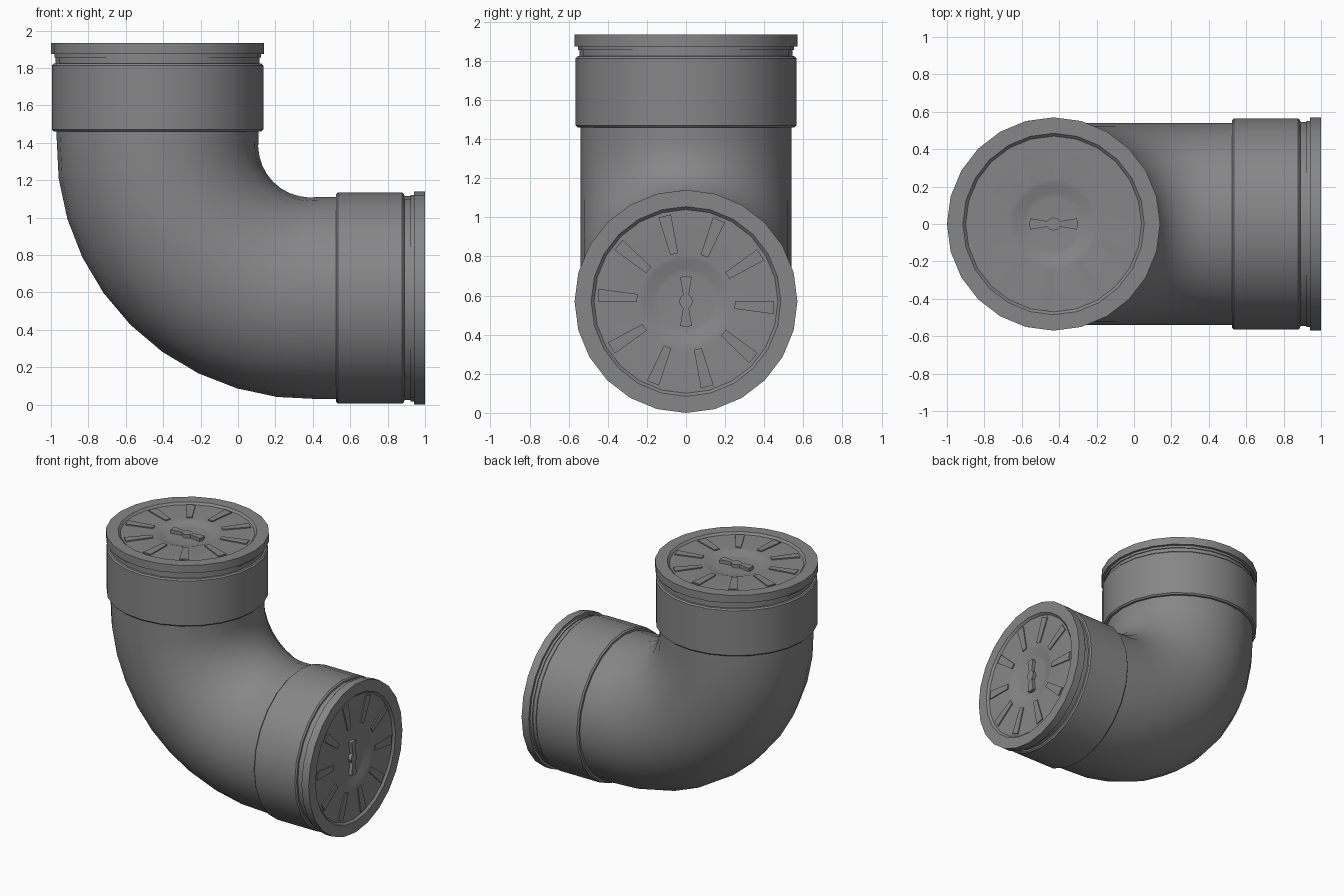
import bpy
import bmesh
from math import sin, cos, pi, radians
from mathutils import Matrix, Vector

cube = bpy.data.objects.get("Cube")
if cube:
    bpy.data.objects.remove(cube)

SIDES = 24
AXIS_X, AXIS_Z = -0.43, 0.57      # centre lines of the upright and level arms
TOP, END = 1.935, 1.0             # outer faces of the two caps
BEND, TUBE = 0.86, 0.54           # bend radius and pipe radius

grey = bpy.data.materials.new("grey plastic")
grey.use_nodes = True
grey.diffuse_color = (0.24, 0.24, 0.24, 1)
grey.node_tree.nodes["Principled BSDF"].inputs["Base Color"].default_value = (0.24, 0.24, 0.24, 1)


def finish(name, bm, matrix=Matrix()):
    bmesh.ops.recalc_face_normals(bm, faces=bm.faces)
    mesh = bpy.data.meshes.new(name)
    bm.to_mesh(mesh)
    bm.free()
    mesh.materials.append(grey)
    obj = bpy.data.objects.new(name, mesh)
    bpy.context.collection.objects.link(obj)
    obj.matrix_world = matrix
    bpy.ops.object.select_all(action="DESELECT")
    obj.select_set(True)
    bpy.context.view_layer.objects.active = obj
    bpy.ops.object.shade_smooth_by_angle(angle=radians(30))
    return obj


def skin(bm, rings):
    """Bridge rings of points with quads and close both ends."""
    loops = [[bm.verts.new(p) for p in ring] for ring in rings]
    for a, b in zip(loops, loops[1:]):
        for i in range(SIDES):
            j = (i + 1) % SIDES
            bm.faces.new((a[i], a[j], b[j], b[i]))
    bm.faces.new(loops[0])
    bm.faces.new(loops[-1])


def lathe(name, profile, matrix):
    bm = bmesh.new()
    skin(bm, [[(r * cos(2 * pi * i / SIDES), r * sin(2 * pi * i / SIDES), z)
               for i in range(SIDES)] for r, z in profile])
    return finish(name, bm, matrix)


def add_prism(bm, outline, low, high):
    bottom = [bm.verts.new((x, y, low)) for x, y in outline]
    top = [bm.verts.new((x, y, high)) for x, y in outline]
    bm.faces.new(bottom)
    bm.faces.new(top)
    for i in range(len(outline)):
        j = (i + 1) % len(outline)
        bm.faces.new((bottom[i], bottom[j], top[j], top[i]))


# Swept elbow pipe, slightly fuller in the middle of the bend
path = [(Vector((AXIS_X, 0, TOP - 0.4)), 0)]
for k in range(11):
    t = k / 10 * pi / 2
    r = BEND + 0.02 * sin(2 * t)
    path.append((Vector((AXIS_X + BEND - r * cos(t), 0, AXIS_Z + BEND - r * sin(t))), t))
path.append((Vector((END - 0.4, 0, AXIS_Z)), pi / 2))
bm = bmesh.new()
rings = []
for centre, t in path:
    outward = Vector((-cos(t), 0, -sin(t)))
    rings.append([centre + TUBE * (cos(2 * pi * i / SIDES) * outward
                                   + sin(2 * pi * i / SIDES) * Vector((0, 1, 0)))
                  for i in range(SIDES)])
skin(bm, rings)
finish("elbow_pipe", bm)

# Profiles measured back from the outer cap face
SOCKET = [(0.53, -0.475), (0.555, -0.475), (0.565, -0.465), (0.565, -0.122),
          (0.556, -0.112), (0.545, -0.11), (0.545, -0.05)]
CAP = [(0.53, -0.078), (0.552, -0.078), (0.552, -0.06), (0.57, -0.06), (0.57, 0),
       (0.485, 0), (0.47, -0.015), (0.24, -0.015), (0.215, -0.018),
       (0.17, -0.035), (0.14, -0.038)]

# Bow-tie grip outline with a round hub
half = [(0.125, -0.03), (0.13, 0), (0.125, 0.03), (0.035, 0.015),
        (0.018, 0.03), (0, 0.035), (-0.018, 0.03), (-0.035, 0.015)]
GRIP = half + [(-x, -y) for x, y in half]
GRIP = list(dict.fromkeys(GRIP))

ends = {
    "top": Matrix.Translation((AXIS_X, 0, TOP)),
    "side": Matrix(((0, 0, 1, END), (0, -1, 0, 0), (1, 0, 0, AXIS_Z), (0, 0, 0, 1))),
}
for end, matrix in ends.items():
    lathe(end + "_socket", SOCKET, matrix)
    lathe(end + "_cap", CAP, matrix)

    # Ten tapered ribs around the cap
    bm = bmesh.new()
    for k in range(10):
        a = radians(14 + 36 * k)
        wedge = [(0.25, -0.02), (0.45, -0.033), (0.45, 0.033), (0.25, 0.02)]
        add_prism(bm, [(x * cos(a) - y * sin(a), x * sin(a) + y * cos(a)) for x, y in wedge],
                  -0.02, -0.007)
    finish(end + "_cap_ribs", bm, matrix)

    bm = bmesh.new()
    add_prism(bm, GRIP, -0.045, -0.012)
    finish(end + "_cap_grip", bm, matrix)
